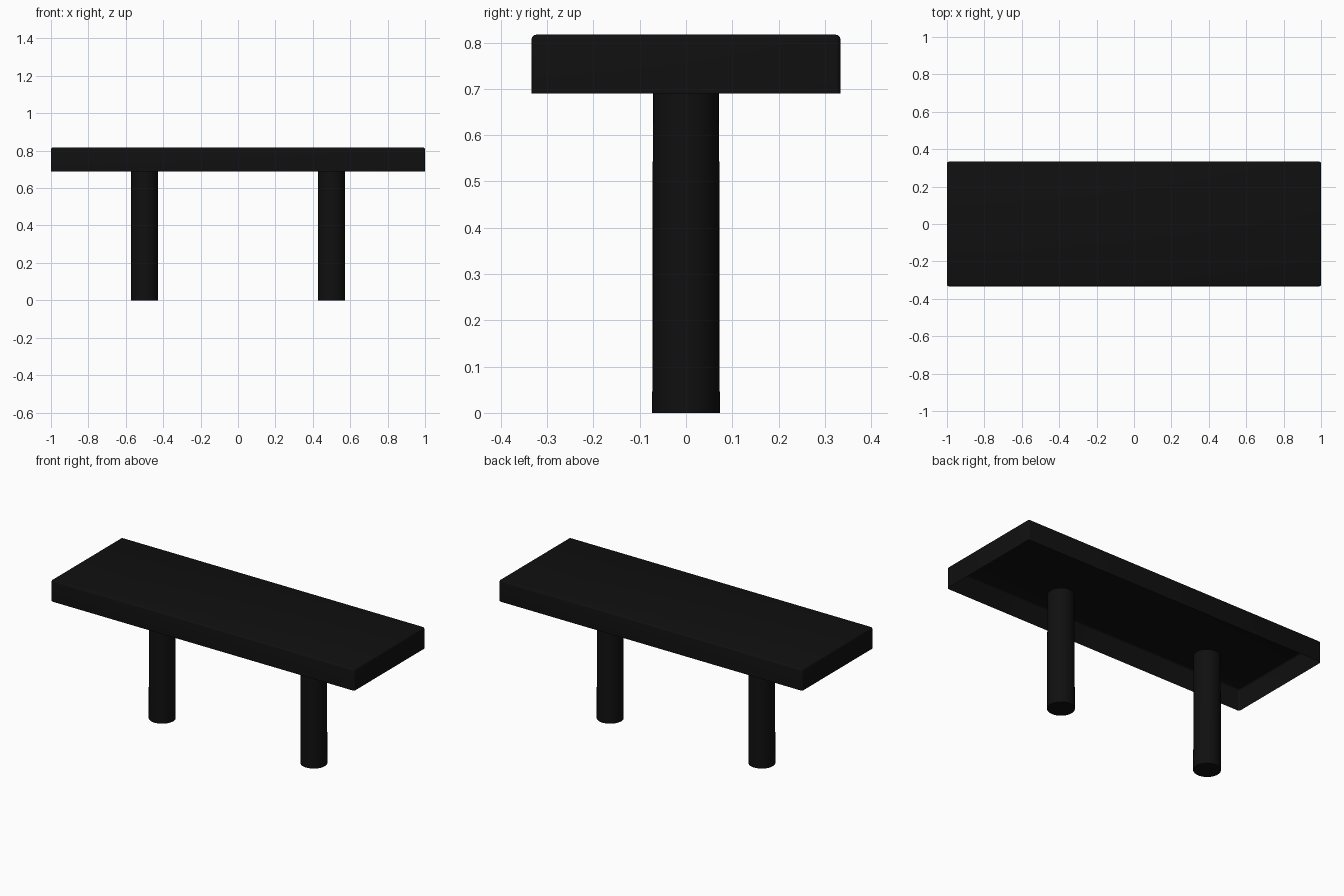
import bpy, bmesh

if "Cube" in bpy.data.objects:
    bpy.data.objects.remove(bpy.data.objects["Cube"])

mat = bpy.data.materials.new("black")
mat.diffuse_color = (0.005, 0.005, 0.005, 1)
mat.use_nodes = True
mat.node_tree.nodes["Principled BSDF"].inputs["Base Color"].default_value = mat.diffuse_color

LENGTH, WIDTH = 2.0, 0.667
BOTTOM, TOP = 0.69, 0.817


def finish(name, bm):
    mesh = bpy.data.meshes.new(name)
    bm.to_mesh(mesh)
    bm.free()
    mesh.materials.append(mat)
    obj = bpy.data.objects.new(name, mesh)
    bpy.context.collection.objects.link(obj)
    bpy.ops.object.select_all(action='DESELECT')
    obj.select_set(True)
    bpy.context.view_layer.objects.active = obj
    bpy.ops.object.shade_smooth_by_angle(angle=0.6)
    return obj


# Seat: thin shell, open underneath, with softened upper and corner edges
bm = bmesh.new()
bmesh.ops.create_cube(bm, size=1)
for v in bm.verts:
    v.co.x *= LENGTH
    v.co.y *= WIDTH
    v.co.z = TOP if v.co.z > 0 else BOTTOM
under = [f for f in bm.faces if f.normal.z < -0.5]
bmesh.ops.delete(bm, geom=under, context='FACES_ONLY')
edges = [e for e in bm.edges if not e.is_boundary]
bmesh.ops.bevel(bm, geom=edges, offset=0.01, segments=3, profile=0.5,
                affect='EDGES')
finish("seat", bm)


# Legs: round posts that widen very slightly towards the floor
def leg(name, x):
    bm = bmesh.new()
    bmesh.ops.create_cone(bm, cap_ends=True, segments=32, radius1=0.073,
                          radius2=0.0715, depth=BOTTOM)
    bmesh.ops.translate(bm, verts=bm.verts, vec=(x, 0, BOTTOM / 2))
    finish(name, bm)


leg("left_leg", -0.5)
leg("right_leg", 0.5)
